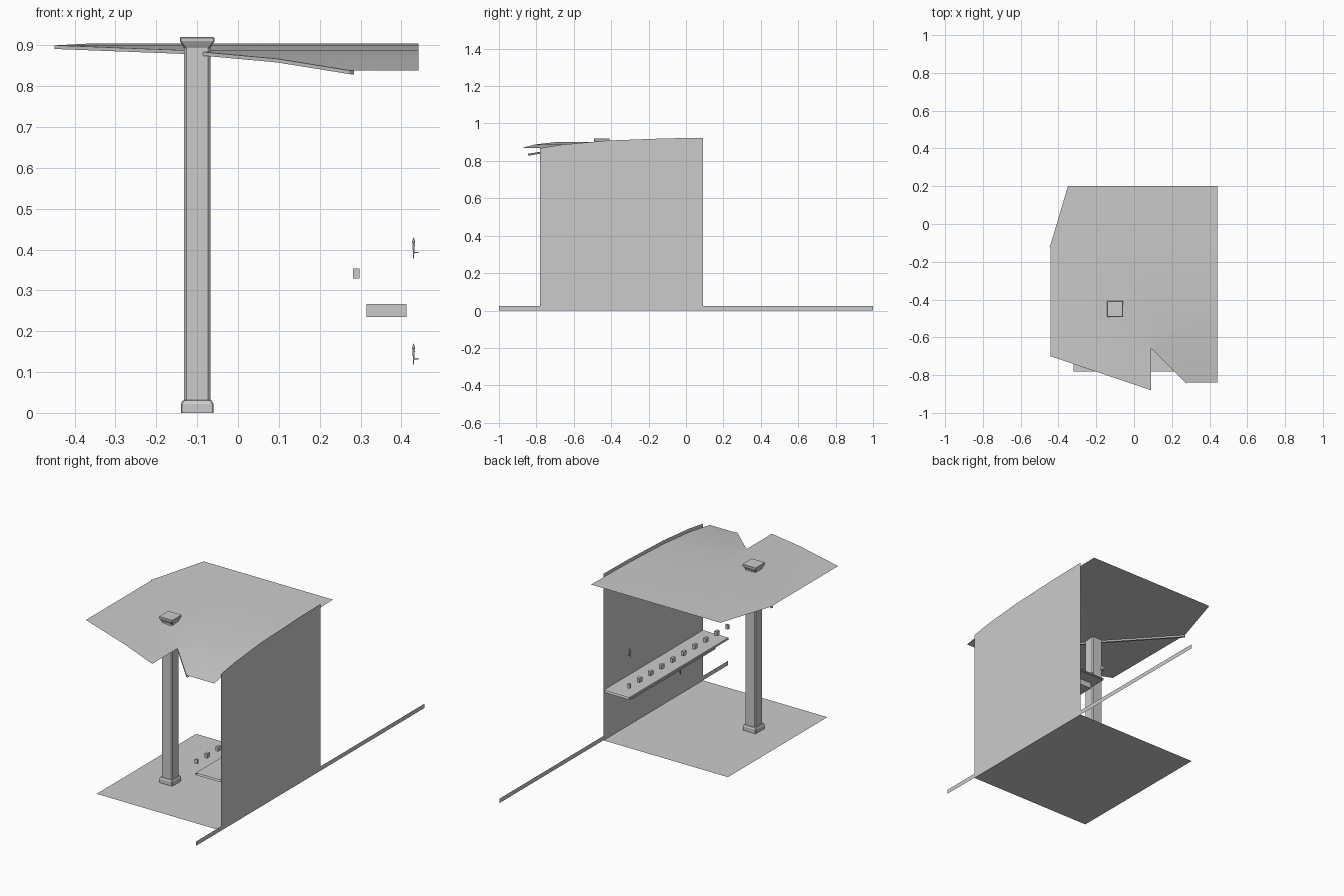
import bpy, bmesh
from mathutils import Vector

if "Cube" in bpy.data.objects:
    bpy.data.objects.remove(bpy.data.objects["Cube"])

# Eave-to-ridge profile of the curved roof: (distance along y, height)
PROFILE = [(-.84, .838), (-.66, .867), (-.43, .888), (-.12, .900), (.20, .905)]
MITRE = -.56          # valley line: x + y = MITRE
XW, Y0, Y1 = .442, -.78, .09


def height(t):
    for (a, za), (b, zb) in zip(PROFILE, PROFILE[1:]):
        if t <= b:
            return za + (zb - za) * (t - a) / (b - a)
    return PROFILE[-1][1]


def finish(name, bm, smooth=False):
    me = bpy.data.meshes.new(name)
    bm.to_mesh(me)
    bm.free()
    ob = bpy.data.objects.new(name, me)
    bpy.context.collection.objects.link(ob)
    if smooth:
        bpy.context.view_layer.objects.active = ob
        ob.select_set(True)
        bpy.ops.object.shade_smooth_by_angle()
        ob.select_set(False)
    return ob


def sheet(name, pts):
    bm = bmesh.new()
    bm.faces.new([bm.verts.new(p) for p in pts])
    return finish(name, bm)


def box(name, lo, hi):
    bm = bmesh.new()
    bmesh.ops.create_cube(bm, size=1)
    for v in bm.verts:
        v.co = [(l + h) / 2 + c * (h - l) for l, h, c in zip(lo, hi, v.co)]
    return finish(name, bm)


def loft(name, rings):
    """Skin a stack of equal-sized rings and cap both ends."""
    bm = bmesh.new()
    rows = [[bm.verts.new(p) for p in r] for r in rings]
    n = len(rows[0])
    for a, b in zip(rows, rows[1:]):
        for i in range(n):
            bm.faces.new((a[i], a[(i + 1) % n], b[(i + 1) % n], b[i]))
    bm.faces.new(rows[0][::-1])
    bm.faces.new(rows[-1])
    bmesh.ops.recalc_face_normals(bm, faces=bm.faces)
    return finish(name, bm)


def chamfered_square(cx, cy, h, c, z):
    k = h - c
    return [(cx + x, cy + y, z) for x, y in
            ((h, -k), (h, k), (k, h), (-k, h), (-h, k), (-h, -k), (-k, -h), (k, -h))]


# Floor, wall with curved top, and long skirting strip
sheet("floor", [(-.32, Y0, 0), (XW, Y0, 0), (XW, Y1, 0), (-.32, Y1, 0)])
tops = [Y1] + [y for y, _ in reversed(PROFILE) if Y0 < y < Y1] + [Y0]
sheet("wall", [(XW, Y0, 0), (XW, Y1, 0)] + [(XW, y, height(y) + .02) for y in tops])
sheet("skirting", [(XW + .001, -1, 0), (XW + .001, 1, 0),
                   (XW + .001, 1, .024), (XW + .001, -1, .024)])

# Roof: flat outline, cut along profile lines and mitre, then raised
outline = [(-.442, MITRE + .442), (-.442, -.70), (.09, -.88), (.09, -.65), (.28, -.84),
           (XW, -.84), (XW, .2), (-.35, .2), (-.15, -.11), (-.442, -.11)]
bm = bmesh.new()
bm.faces.new([bm.verts.new((x, y, 0)) for x, y in outline])
bmesh.ops.triangulate(bm, faces=bm.faces[:])
cuts = [((0, MITRE, 0), (1, 1, 0))]
for t, _ in PROFILE[1:-1]:
    cuts += [((0, t, 0), (0, 1, 0)), ((MITRE - t, 0, 0), (1, 0, 0))]
for co, no in cuts:
    bmesh.ops.bisect_plane(bm, geom=bm.verts[:] + bm.edges[:] + bm.faces[:],
                           plane_co=co, plane_no=no, dist=1e-5)
for v in bm.verts:
    v.co.z = height(max(v.co.y, MITRE - v.co.x))
bmesh.ops.recalc_face_normals(bm, faces=bm.faces)
if sum(f.normal.z for f in bm.faces) < 0:
    bmesh.ops.reverse_faces(bm, faces=bm.faces[:])
finish("roof", bm, True)

# Valley rib under the mitre
rings = []
for t in (-.84, -.66, -.43, -.115):
    p, side = Vector((MITRE - t, t, height(t))), Vector((.004, .004, 0))
    down = Vector((0, 0, .009))
    rings.append([p - side, p + side, p + side - down, p - side - down])
loft("valley_rib", rings)

# Column with base and flared capital
profile = [(.040, .003, 0), (.040, .003, .022), (.036, .004, .030), (.0325, .006, .031),
           (.0325, .006, .893), (.041, .003, .908), (.042, .002, .910),
           (.042, .002, .918), (.040, .002, .920)]
loft("column", [chamfered_square(-.10, -.45, h, c, z) for h, c, z in profile])

# Shelf sheets and the beam below
XS = .286
for name, z in (("shelf_top", .278), ("shelf_underside", .267)):
    sheet(name, [(XS, Y0, z), (XW, Y0, z), (XW, Y1, z), (XS, Y1, z)])
sheet("shelf_front", [(XS, Y0, .267), (XS, Y0, .278), (XS, Y1, .278), (XS, Y1, .267)])
box("shelf_beam", (.315, -.71, .235), (.412, .024, .267))

# Row of small blocks, clipped to the room at both ends
step = (Y1 - Y0) / 9
for i in range(10):
    y = Y0 + i * step
    box(f"block_{i}", (.281, max(Y0, y - .012), .329), (.297, min(Y1, y + .012), .353))

# Small wall lights: stem, tip and bracket arm
for i, (y, z) in enumerate(((-.125, .378), (-.566, .118))):
    loft(f"light_{i}", [chamfered_square(.43, y, h, h * .3, z + dz) for h, dz in
                        ((.001, 0), (.002, .02), (.003, .034), (.002, .036),
                         (.004, .041), (.0005, .052))])
    box(f"light_arm_{i}", (.43, y - .0015, z + .013), (XW, y + .0015, z + .016))
